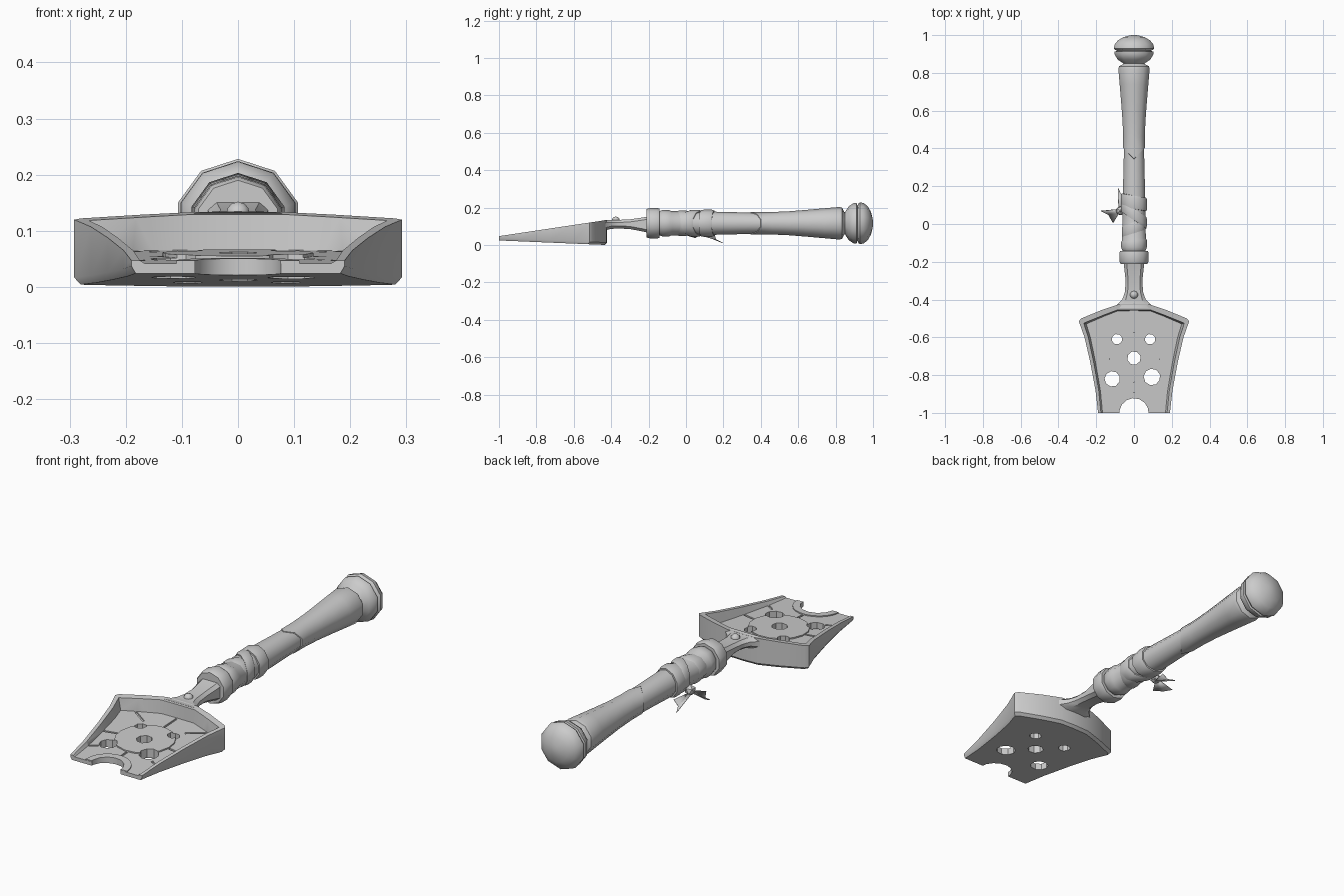
import bpy, bmesh, math
from mathutils import Vector

if "Cube" in bpy.data.objects:
    bpy.data.objects.remove(bpy.data.objects["Cube"])

AXIS_Z = 0.116   # height of the handle axis


def finish(name, bm, angle=40):
    bmesh.ops.recalc_face_normals(bm, faces=bm.faces)
    me = bpy.data.meshes.new(name)
    bm.to_mesh(me)
    bm.free()
    ob = bpy.data.objects.new(name, me)
    bpy.context.collection.objects.link(ob)
    smooth(ob, angle)
    return ob


def smooth(ob, angle):
    bpy.ops.object.select_all(action='DESELECT')
    ob.select_set(True)
    bpy.context.view_layer.objects.active = ob
    bpy.ops.object.shade_smooth_by_angle(angle=math.radians(angle))


def loft(bm, rings):
    """Skin a list of closed point rings and cap both ends."""
    vs = [[bm.verts.new(p) for p in ring] for ring in rings]
    n = len(vs[0])
    for a, b in zip(vs, vs[1:]):
        for i in range(n):
            bm.faces.new((a[i], a[(i + 1) % n], b[(i + 1) % n], b[i]))
    bm.faces.new(vs[0])
    bm.faces.new(vs[-1][::-1])


def prism(bm, layers):
    """layers: (xy outline, height function of y)"""
    loft(bm, [[(x, y, f(y)) for x, y in pts] for pts, f in layers])


def lathe(name, profile, wave=math.cos, n=10):
    """Turn (y, radius, lean) points about the handle axis."""
    rings = []
    for y, r, k in profile:
        ang = [math.pi / 2 + i * 2 * math.pi / n for i in range(n)]
        rings.append([(r * math.cos(a), y + k * wave(a), AXIS_Z + r * math.sin(a)) for a in ang])
    bm = bmesh.new()
    loft(bm, rings)
    return finish(name, bm, 42)


def mirrored(half):
    return half + [(-x, y) for x, y in reversed(half) if x > 0]


def circle(cx, cy, r, n=10, start=0.3, sweep=2 * math.pi):
    return [(cx + r * math.cos(start + sweep * i / n), cy + r * math.sin(start + sweep * i / n))
            for i in range(n)]


def cut(ob, cutter):
    m = ob.modifiers.new("cut", 'BOOLEAN')
    m.operation, m.solver, m.object = 'DIFFERENCE', 'EXACT', cutter
    bpy.ops.object.select_all(action='DESELECT')
    bpy.context.view_layer.objects.active = ob
    ob.select_set(True)
    bpy.ops.object.modifier_apply(modifier=m.name)


# blade heights along y: underside, rim and floor
def under(y): return 0.024 - 0.042 * (y + 1)
def rim(y): return 0.047 + 0.15 * (y + 1)
def floor(y): return 0.042 + 0.044 * (y + 1)


def above(f, d):
    return lambda y: f(y) + d


# scoop-shaped blade, hollowed from above
outer = mirrored([(.19, -1), (.204, -.88), (.232, -.73), (.262, -.6), (.292, -.515),
                  (.28, -.5), (.17, -.455), (.08, -.425), (0, -.422)])
inner = mirrored([(.172, -1.1), (.175, -1), (.187, -.88), (.214, -.73), (.242, -.6),
                  (.266, -.525), (.16, -.482), (.09, -.456), (0, -.455)])
bottom = [(x * .96, -1 + (y + 1) * .98) for x, y in outer]
bm = bmesh.new()
prism(bm, [(bottom, under), (outer, above(under, .013)), (outer, rim)])
blade = finish("scoop_blade", bm)

bm = bmesh.new()
prism(bm, [([(x * .95, y - .004) for x, y in inner], floor), (inner, rim), (inner, above(rim, .1))])
cavity = finish("cavity_cutter", bm)

# drain holes and the bite in the front edge
bm = bmesh.new()
for x, y, r, n in [(0, -.71, .036, 8), (-.09, -.61, .028, 8), (.085, -.61, .028, 8),
                   (-.115, -.82, .041, 9), (.095, -.81, .044, 9), (0, -1, .078, 14)]:
    prism(bm, [(circle(x, y, r, n), lambda y: -.1), (circle(x, y, r, n), lambda y: .3)])
holes = finish("hole_cutter", bm)

# joints carved between the floor plates
bm = bmesh.new()
lines = [((0, -.465), (0, -.575)), ((0, -.835), (0, -.9))]
for s in (-1, 1):
    lines += [((s * .11, -.59 + .03), (s * .19, -.505)), ((s * .13, -.715), (s * .203, -.73)),
              ((s * .142, -.855), (s * .178, -.88))]
for a, b in lines:
    a, b = Vector(a), Vector(b)
    d = (b - a).normalized() * .005
    side = Vector((-d.y, d.x))
    quad = [tuple(p) for p in (a + side, b + side, b - side, a - side)]
    prism(bm, [(quad, above(floor, -.007)), (quad, above(floor, .012))])
grooves = finish("groove_cutter", bm)

for c in (cavity, grooves, holes):
    cut(blade, c)
smooth(blade, 35)

# raised round plate and the lip around the bite
bm = bmesh.new()
disc = circle(0, -.705, .135, 16)
prism(bm, [(disc, above(floor, -.006)), (disc, above(floor, .006))])
plate = finish("floor_disc", bm)
bm = bmesh.new()
arc = circle(0, -.999, .11, 12, 0, math.pi * 12 / 11 )
prism(bm, [(arc, above(floor, -.006)), (arc, above(floor, .005))])
lip = finish("front_lip", bm)
for ob in (plate, lip):
    cut(ob, holes)
    smooth(ob, 35)
for c in (cavity, grooves, holes):
    c.hide_render = True
    bpy.data.objects.remove(c, do_unlink=True)

# neck joining blade and handle
bm = bmesh.new()
rings = []
for y, w, lo, hi in [(-.19, .056, .062, .155), (-.23, .052, .072, .147), (-.3, .044, .085, .137),
                     (-.36, .048, .088, .134), (-.4, .062, .086, .134), (-.425, .088, .08, .133),
                     (-.445, .11, .078, .131)]:
    half = [(w * .65, lo), (w, lo + .014), (w, hi - .014), (w * .7, hi)]
    rings.append([(x, y, z) for x, z in half] + [(-x, y, z) for x, z in reversed(half)])
loft(bm, rings)
finish("neck", bm, 35)

# rivet
bm = bmesh.new()
bmesh.ops.create_uvsphere(bm, u_segments=10, v_segments=6, radius=.022)
bmesh.ops.translate(bm, verts=bm.verts, vec=(0, -.375, .13))
finish("rivet", bm, 60)

# collar, grip and pommel, all turned around one axis
lathe("collar", [(-.212, .055, 0), (-.212, .074, 0), (-.2, .08, 0), (-.155, .082, 0),
                 (-.143, .078, 0), (-.143, .05, 0)])
lathe("front_grip", [(-.16, .05, 0), (-.142, .064, 0), (-.125, .071, 0), (-.09, .071, .006),
                     (-.08, .066, .006), (.05, .063, 0), (.2, .061, 0), (.3, .058, 0), (.45, .055, 0)])
lathe("rear_grip", [(.34, .053, .06), (.345, .06, .06), (.46, .06, 0), (.55, .064, 0), (.65, .072, 0),
                    (.74, .08, 0), (.82, .087, 0), (.835, .083, 0), (.845, .062, 0), (.86, .05, 0)],
      wave=lambda a: abs(math.cos(a)))
lathe("pommel_ring", [(.835, .045, 0), (.848, .056, 0), (.87, .09, 0), (.895, .107, 0),
                      (.912, .108, 0), (.917, .095, 0), (.93, .09, 0)])
lathe("pommel_cap", [(.915, .085, 0), (.922, .106, 0), (.93, .112, 0), (.95, .108, 0), (.972, .09, 0),
                     (.989, .06, 0), (.998, .025, 0), (1, .008, 0)])

# cloth bands wound at a slant
for i, (y, w, r, k) in enumerate([(-.02, .03, .068, .022), (.05, .03, .072, -.045),
                                  (.115, .035, .073, -.012)]):
    lathe(f"cloth_band_{i + 1}", [(y - w, .055, k), (y - w, r - .003, k), (y - w * .5, r, k),
                                  (y + w * .6, r, k), (y + w, r - .004, k), (y + w, .055, k)])

# knot and two forked ribbon tails
bm = bmesh.new()
bmesh.ops.create_icosphere(bm, subdivisions=1, radius=.026)
bmesh.ops.translate(bm, verts=bm.verts, vec=(-.072, .07, .072))
finish("ribbon_knot", bm, 30)
tails = [[(-.078, .08, .066), (-.175, .07, .05), (-.135, .05, .036), (-.11, .005, .05), (-.078, .058, .062)],
         [(-.082, .075, .062), (-.085, .195, .014), (-.07, .16, .03), (-.045, .155, .052), (-.062, .075, .056)]]
for i, pts in enumerate(tails):
    bm = bmesh.new()
    v = [bm.verts.new(p) for p in pts]
    bm.faces.new((v[0], v[1], v[2]))
    bm.faces.new((v[0], v[2], v[4]))
    bm.faces.new((v[4], v[2], v[3]))
    ob = finish(f"ribbon_tail_{i + 1}", bm, 20)
    m = ob.modifiers.new("thickness", 'SOLIDIFY')
    m.thickness = .004
